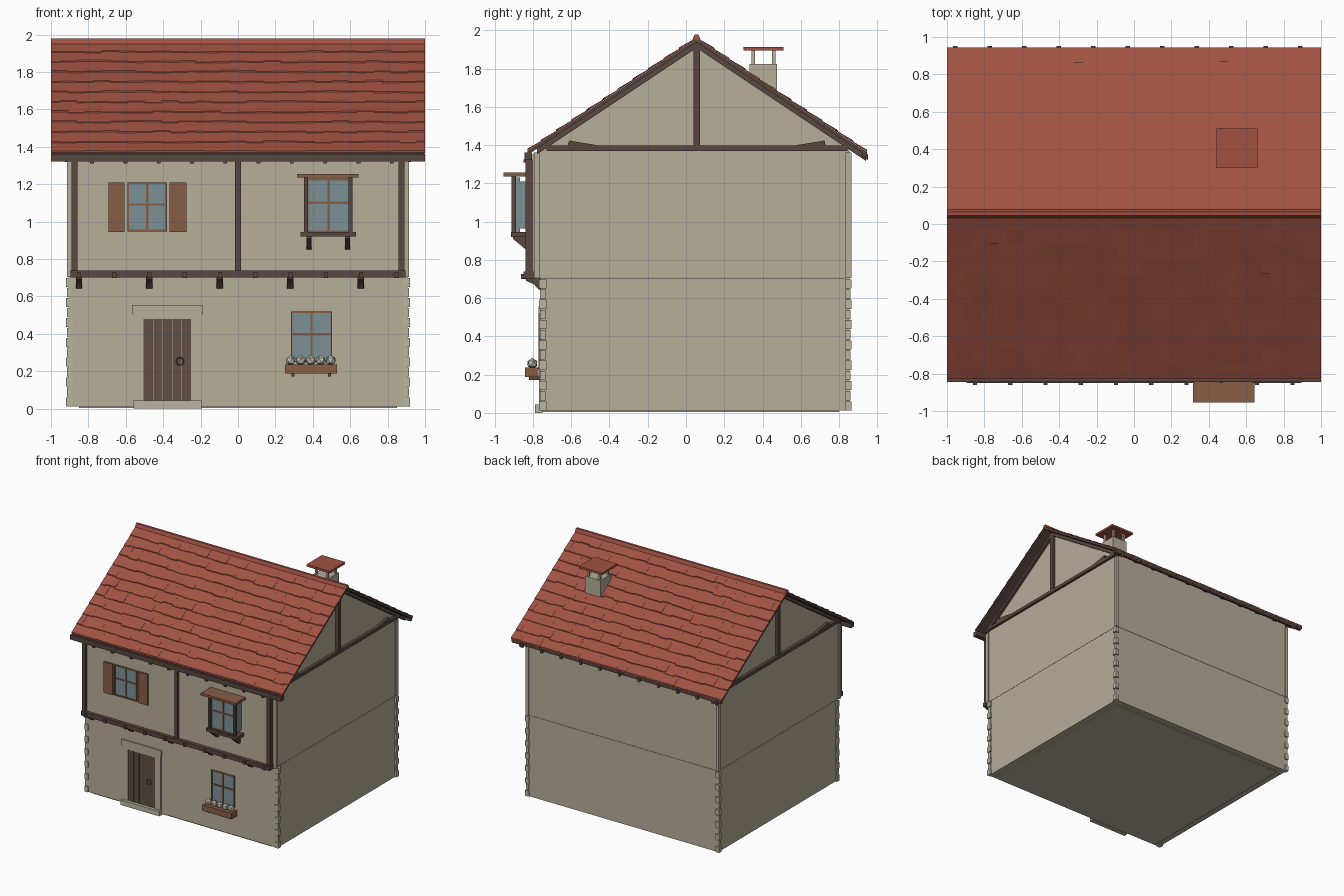
import bpy, bmesh, math, random
from mathutils import Matrix, Vector

if "Cube" in bpy.data.objects:
    bpy.data.objects.remove(bpy.data.objects["Cube"])

random.seed(4)


def mat(name, r, g, b):
    m = bpy.data.materials.new(name)
    m.diffuse_color = (r, g, b, 1)
    m.use_nodes = True
    m.node_tree.nodes["Principled BSDF"].inputs["Base Color"].default_value = m.diffuse_color
    return m


PLASTER = mat("plaster", 0.47, 0.425, 0.32)
STONE = mat("stone", 0.50, 0.455, 0.35)
RED = mat("red_tile", 0.35, 0.084, 0.055)
DARK = mat("dark_timber", 0.098, 0.063, 0.052)
DOOR = mat("door_wood", 0.122, 0.077, 0.062)
BROWN = mat("brown_wood", 0.25, 0.11, 0.06)
GLASS = mat("glass", 0.20, 0.285, 0.31)
FLOWER = mat("pale_flower", 0.55, 0.55, 0.45)


def finish(name, bm, m):
    bmesh.ops.recalc_face_normals(bm, faces=bm.faces)
    me = bpy.data.meshes.new(name)
    bm.to_mesh(me)
    bm.free()
    me.materials.append(m)
    ob = bpy.data.objects.new(name, me)
    bpy.context.collection.objects.link(ob)
    return ob


def add_box(bm, x0, x1, y0, y1, z0, z1):
    s = Matrix.Diagonal((x1 - x0, y1 - y0, z1 - z0, 1))
    t = Matrix.Translation(((x0 + x1) / 2, (y0 + y1) / 2, (z0 + z1) / 2))
    bmesh.ops.create_cube(bm, size=1, matrix=t @ s)


def boxes(name, m, *items):
    bm = bmesh.new()
    for b in items:
        add_box(bm, *b)
    return finish(name, bm, m)


def add_prism(bm, x0, x1, pts):
    """Extrude a (y, z) outline along x."""
    a = [bm.verts.new((x0, y, z)) for y, z in pts]
    b = [bm.verts.new((x1, y, z)) for y, z in pts]
    n = len(pts)
    bm.faces.new(a)
    bm.faces.new(b[::-1])
    for i in range(n):
        bm.faces.new((a[i], b[i], b[(i + 1) % n], a[(i + 1) % n]))


def prisms(name, m, *items):
    bm = bmesh.new()
    for p in items:
        add_prism(bm, *p)
    return finish(name, bm, m)


# Walls
boxes("foundation", STONE, (-0.85, 0.85, -0.75, 0.80, 0.004, 0.03))
boxes("ground_floor", PLASTER, (-0.905, 0.905, -0.76, 0.855, 0.012, 0.705))
boxes("upper_floor", PLASTER, (-0.905, 0.905, -0.775, 0.855, 0.707, 1.37))
boxes("jettied_front", PLASTER, (-0.885, 0.885, -0.82, -0.77, 0.71, 1.35))
boxes("upper_corner_strips", PLASTER, *[
    (min(s * .89, s * .915), max(s * .89, s * .915), y, y + .03, 0.705, 1.36)
    for s in (-1, 1) for y in (-0.795, 0.835)])

# Corner stones, alternating long and short
stones = []
for i in range(13):
    d = 0.005 if i % 2 else 0.0
    z = 0.012 + i * 0.0532
    for s in (-1, 1):
        xa, xb = s * (0.885 + d), s * (0.92 - d)
        for y0, y1 in ((-0.768 + d, -0.73 - d), (0.83 + d, 0.865 - d)):
            stones.append((min(xa, xb), max(xa, xb), y0, y1, z, z + 0.048))
boxes("corner_stones", STONE, *stones)

# Gable block and timbers on both ends
RY, RZ, SL = 0.055, 1.96, 0.667


def roof_z(y):
    return RZ - SL * abs(y - RY)


prisms("gable_wall", PLASTER, (-0.9, 0.9, [(-0.77, 1.36), (-0.77, roof_z(-0.77) - 0.03),
                                         (RY, RZ - 0.03), (0.85, roof_z(0.85) - 0.03), (0.85, 1.36)]))
ties, posts, wedges, rafters = [], [], [], []
for s in (-1, 1):
    x0, x1 = sorted((s * 0.895, s * 0.925))
    ties.append((x0, x1, -0.73, 0.845, 1.37, 1.397))
    posts.append((x0, x1, RY - 0.017, RY + 0.017, 1.395, 1.92))
    wedges += [(x0, x1, [(-0.62, 1.395), (-0.44, 1.395), (-0.61, 1.424)]),
               (x0, x1, [(0.55, 1.395), (0.73, 1.395), (0.725, 1.424)])]
    for ye in (-0.78, 0.94):
        rafters.append((x0, x1, [(ye, roof_z(ye) - 0.015), (RY, RZ - 0.015),
                                 (RY, RZ - 0.052), (ye, roof_z(ye) - 0.052)]))
boxes("gable_tie_beams", DARK, *ties)
boxes("gable_king_posts", DARK, *posts)
prisms("gable_wedges", DARK, *wedges)

# Rafter tails under the back eave
for i in range(11):
    x = -0.955 + 0.1845 * i
    rafters.append((x - .012, x + .012, [(0.82, roof_z(0.82) - 0.012), (0.952, roof_z(0.952) - 0.012),
                                         (0.952, roof_z(0.952) - 0.04), (0.82, roof_z(0.82) - 0.05)]))
prisms("rafters", DARK, *rafters)

# Roof boarding, dark underneath, and eave beams
EAVES = (-0.828, 0.945)
board = []
for ye in EAVES:
    board.append((-0.995, 0.995, [(ye, roof_z(ye) - 0.003), (RY, RZ - 0.003),
                                  (RY, RZ - 0.022), (ye, roof_z(ye) - 0.022)]))
prisms("roof_boarding", DARK, *board)
boxes("eave_beams", DARK, (-1, 1, -0.845, -0.805, 1.322, 1.362),
      (-0.99, 0.99, 0.92, 0.94, 1.335, 1.365))

# Roof tiles in staggered overlapping rows
bm = bmesh.new()
ROWS, COLS = 11, 22
w = 2.0 / COLS
for ye in EAVES:
    for r in range(ROWS):
        for c in range(COLS + r % 2):
            xa = -1 + (c - 0.5 * (r % 2)) * w
            x0, x1 = max(-1, xa), min(1, xa + w)
            lo = r / ROWS - (random.uniform(0, 0.014) if r else 0)
            hi = min(1, (r + 1.15) / ROWS)
            ya, yb = ye + (RY - ye) * lo, ye + (RY - ye) * hi
            lift = random.uniform(0.007, 0.011)
            add_prism(bm, x0, x1, [(ya, roof_z(ya) - 0.002), (ya, roof_z(ya) + lift),
                                   (yb, roof_z(yb) + 0.002), (yb, roof_z(yb) - 0.002)])
finish("roof_tiles", bm, RED)
prisms("ridge_cap", RED, (-1, 1, [(RY - 0.022, 1.95), (RY - 0.01, 1.978),
                                  (RY + 0.01, 1.978), (RY + 0.022, 1.95)]))

# Chimney
cx, cy = 0.55, 0.405
boxes("chimney_stack", PLASTER, (cx - .072, cx + .072, cy - .072, cy + .072, 1.6, 1.825))
boxes("chimney_legs", PLASTER, *[(cx + i * .053 - .009, cx + i * .053 + .009, cy + j * .053 - .009,
                                  cy + j * .053 + .009, 1.82, 1.9) for i in (-1, 1) for j in (-1, 1)])
boxes("chimney_cap", RED, (cx - .11, cx + .11, cy - .105, cy + .105, 1.895, 1.913))

# Front timber frame
boxes("front_sill_beam", DARK, (-0.895, 0.895, -0.85, -0.79, 0.702, 0.738))
boxes("front_posts", DARK, *[(x - .016, x + .016, -0.84, -0.80, 0.735, 1.325)
                             for x in (-0.875, 0, 0.875)])
boxes("front_joist_ends", DARK, *[(x - .011, x + .011, -0.862, -0.84, 0.70, 0.727)
                                  for x in [-0.85 + 0.1885 * i for i in range(10)]])
boxes("eave_pegs", DARK, *[(x - .01, x + .01, -0.85, -0.81, 1.31, 1.325)
                           for x in [-0.78 + 0.178 * i for i in range(10)]])
prisms("corbels", DARK, *[(x - .017, x + .017, [(-0.755, 0.705), (-0.84, 0.705), (-0.835, 0.69),
                                                (-0.795, 0.672), (-0.77, 0.645), (-0.755, 0.64)])
                          for x in (-0.85, -0.475, -0.097, 0.28, 0.657)])

# Door with stone surround, planks, step and ring
boxes("door_surround", PLASTER, (-0.56, -0.505, -0.768, -0.75, 0.04, 0.505),
      (-0.248, -0.195, -0.768, -0.75, 0.04, 0.505), (-0.505, -0.248, -0.768, -0.75, 0.48, 0.505),
      (-0.567, -0.188, -0.772, -0.75, 0.505, 0.555))
boxes("door_step", STONE, (-0.56, -0.192, -0.79, -0.75, 0, 0.043))
boxes("door_planks", DOOR, *[(-0.504 + i * .0512, -0.455 + i * .0512, -0.764, -0.75, 0.043, 0.48)
                             for i in range(5)])
bpy.ops.mesh.primitive_torus_add(major_radius=0.02, minor_radius=0.003, major_segments=16,
                                 minor_segments=6, location=(-0.31, -0.769, 0.253),
                                 rotation=(math.pi / 2, 0, 0))
ring = bpy.context.object
ring.name = "door_ring"
ring.data.materials.append(DARK)


# Windows: pane with frame, mullion and transom
def window(name, x0, x1, z0, z1, y):
    xm, zm, t = (x0 + x1) / 2, z0 + (z1 - z0) * 0.55, 0.009
    boxes(name + "_glass", GLASS, (x0, x1, y - .004, y + .02, z0, z1))
    boxes(name + "_frame", BROWN, (x0, x0 + t, y - .012, y + .01, z0, z1),
          (x1 - t, x1, y - .012, y + .01, z0, z1),
          (x0, x1, y - .012, y + .01, z0, z0 + t), (x0, x1, y - .012, y + .01, z1 - t, z1),
          (xm - t * .7, xm + t * .7, y - .011, y + .01, z0, z1),
          (x0, x1, y - .010, y + .01, zm - t * .7, zm + t * .7))


window("shuttered_window", -0.592, -0.38, 0.948, 1.21, -0.82)
window("lower_window", 0.283, 0.503, 0.25, 0.52, -0.76)
window("bay_window", 0.368, 0.603, 0.945, 1.23, -0.888)
boxes("shutters", BROWN, (-0.692, -0.606, -0.835, -0.815, 0.945, 1.21),
      (-0.366, -0.276, -0.835, -0.815, 0.945, 1.21))

# Bay window sides, posts, sill, brackets and canopy
boxes("bay_side_glass", GLASS, (0.366, 0.605, -0.885, -0.815, 0.965, 1.21))
boxes("bay_posts", DARK, *[(x - .01, x + .01, -0.912, -0.89, 0.94, 1.24) for x in (0.363, 0.602)])
boxes("bay_sill", DARK, (0.335, 0.632, -0.915, -0.815, 0.92, 0.945))
boxes("bay_canopy", BROWN, (0.315, 0.645, -0.955, -0.815, 1.236, 1.256))
prisms("bay_brackets", DARK, *[(x - .013, x + .013, [(-0.815, 0.92), (-0.905, 0.92), (-0.905, 0.91),
                                                     (-0.835, 0.852), (-0.815, 0.852)])
                               for x in (0.38, 0.585)])

# Flower box
boxes("flower_box", BROWN, (0.25, 0.528, -0.842, -0.77, 0.187, 0.237))
boxes("flower_box_feet", DARK, *[(x - .008, x + .008, -0.82, -0.75, 0.172, 0.19)
                                 for x in (0.293, 0.49)])
bm = bmesh.new()
for i in range(5):
    m4 = Matrix.Translation((0.282 + i * .0535, -0.803, 0.258)) @ Matrix.Rotation(i, 4, 'Z')
    bmesh.ops.create_icosphere(bm, subdivisions=1, radius=0.029, matrix=m4)
finish("flowers", bm, FLOWER)
